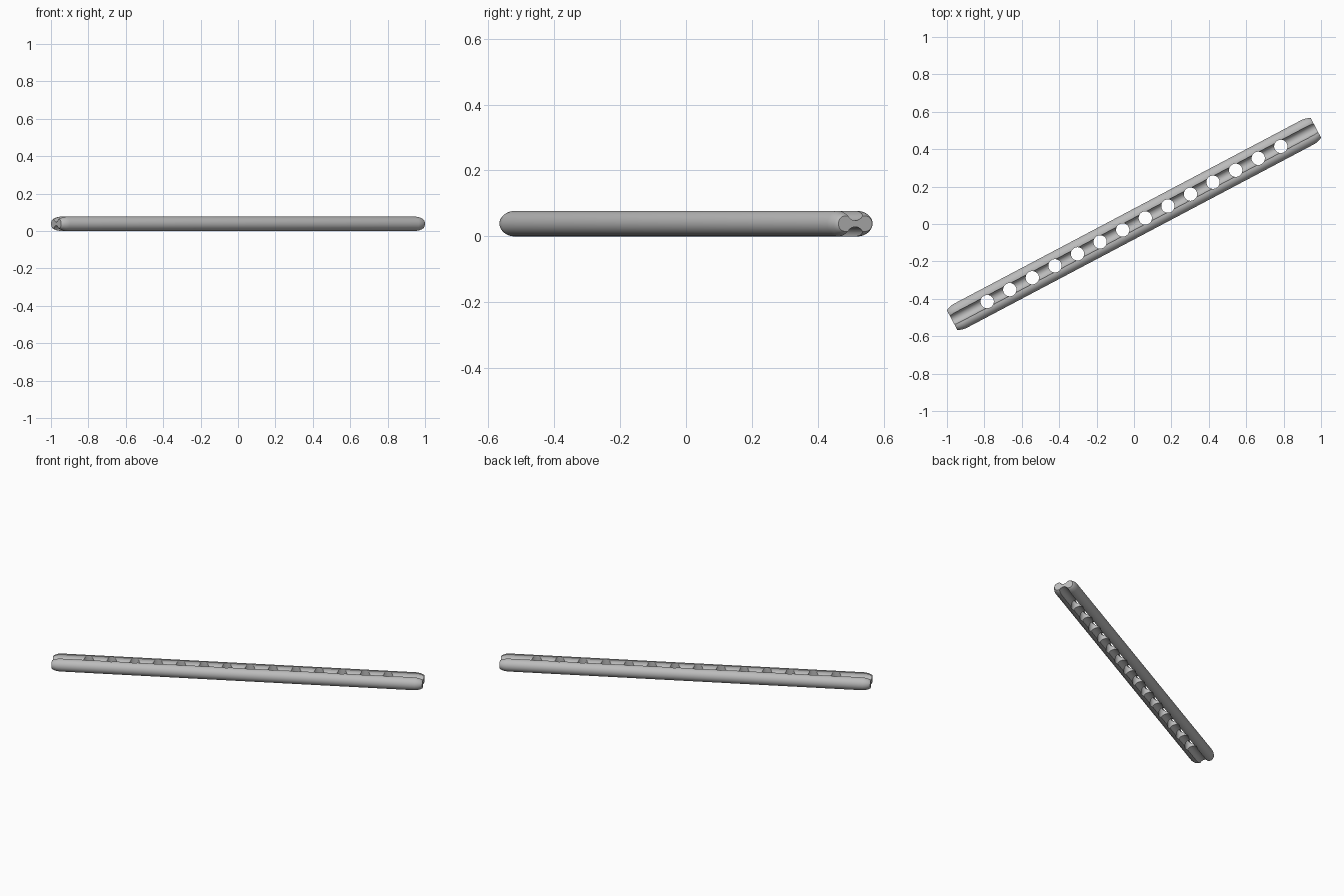
import bpy, bmesh, math
from mathutils import Matrix

if "Cube" in bpy.data.objects:
    bpy.data.objects.remove(bpy.data.objects["Cube"])

ANGLE = math.atan2(0.83, 1.57)      # bar direction seen from above
R, C = 0.0385, 0.0345               # lobe radius and offset from centre line
HOLES, PITCH = 14, 0.1366
turn = Matrix.Translation((0, 0, R)) @ Matrix.Rotation(ANGLE, 4, 'Z')

grey = bpy.data.materials.new("steel_grey")
grey.diffuse_color = (0.50, 0.50, 0.50, 1)
grey.use_nodes = True
grey.node_tree.nodes["Principled BSDF"].inputs["Base Color"].default_value = grey.diffuse_color


def add_object(name, bm):
    bmesh.ops.recalc_face_normals(bm, faces=bm.faces)
    mesh = bpy.data.meshes.new(name)
    bm.to_mesh(mesh)
    bm.free()
    mesh.materials.append(grey)
    ob = bpy.data.objects.new(name, mesh)
    ob.matrix_world = turn
    bpy.context.collection.objects.link(ob)
    return ob


def stadium(bm, x, inset):
    ring, r = [], R - inset
    for side in (1, -1):
        for i in range(25):
            a = -math.pi / 2 + math.pi * i / 24
            ring.append(bm.verts.new((x, side * (C + r * math.cos(a)), side * r * math.sin(a))))
    return ring


# Bar body: rounded section with tapered ends
bm = bmesh.new()
taper = [(1.055, 0), (1.072, 0.0025), (1.086, 0.007), (1.095, 0.011), (1.10, 0.015)]
stations = [(-x, i) for x, i in reversed(taper)] + taper
rings = [stadium(bm, x, i) for x, i in stations]
for a, b in zip(rings, rings[1:]):
    for i in range(len(a)):
        j = (i + 1) % len(a)
        bm.faces.new((a[i], a[j], b[j], b[i]))
bm.faces.new(rings[0])
bm.faces.new(rings[-1])
bar = add_object("perforated_bar", bm)


def cylinder(bm, matrix, radius, depth):
    bmesh.ops.create_cone(bm, cap_ends=True, segments=48, radius1=radius,
                          radius2=radius, depth=depth, matrix=matrix)


# Long round grooves above and below the web
grooves = bmesh.new()
for z in (R, -R):
    cylinder(grooves, Matrix.Translation((0, 0, z)) @ Matrix.Rotation(math.pi / 2, 4, 'Y'), 0.029, 2.6)
# Row of through holes
holes = bmesh.new()
for i in range(HOLES):
    cylinder(holes, Matrix.Translation(((i - (HOLES - 1) / 2) * PITCH, 0, 0)), 0.0355, 0.2)

bpy.context.view_layer.objects.active = bar
bar.select_set(True)
for name, cutter_mesh in (("groove_cutter", grooves), ("hole_cutter", holes)):
    cutter = add_object(name, cutter_mesh)
    mod = bar.modifiers.new(name, 'BOOLEAN')
    mod.operation, mod.solver, mod.object = 'DIFFERENCE', 'EXACT', cutter
    bpy.context.view_layer.update()
    bpy.ops.object.modifier_apply(modifier=name)
    bpy.data.objects.remove(cutter)

bpy.ops.object.shade_smooth_by_angle(angle=math.radians(30))
